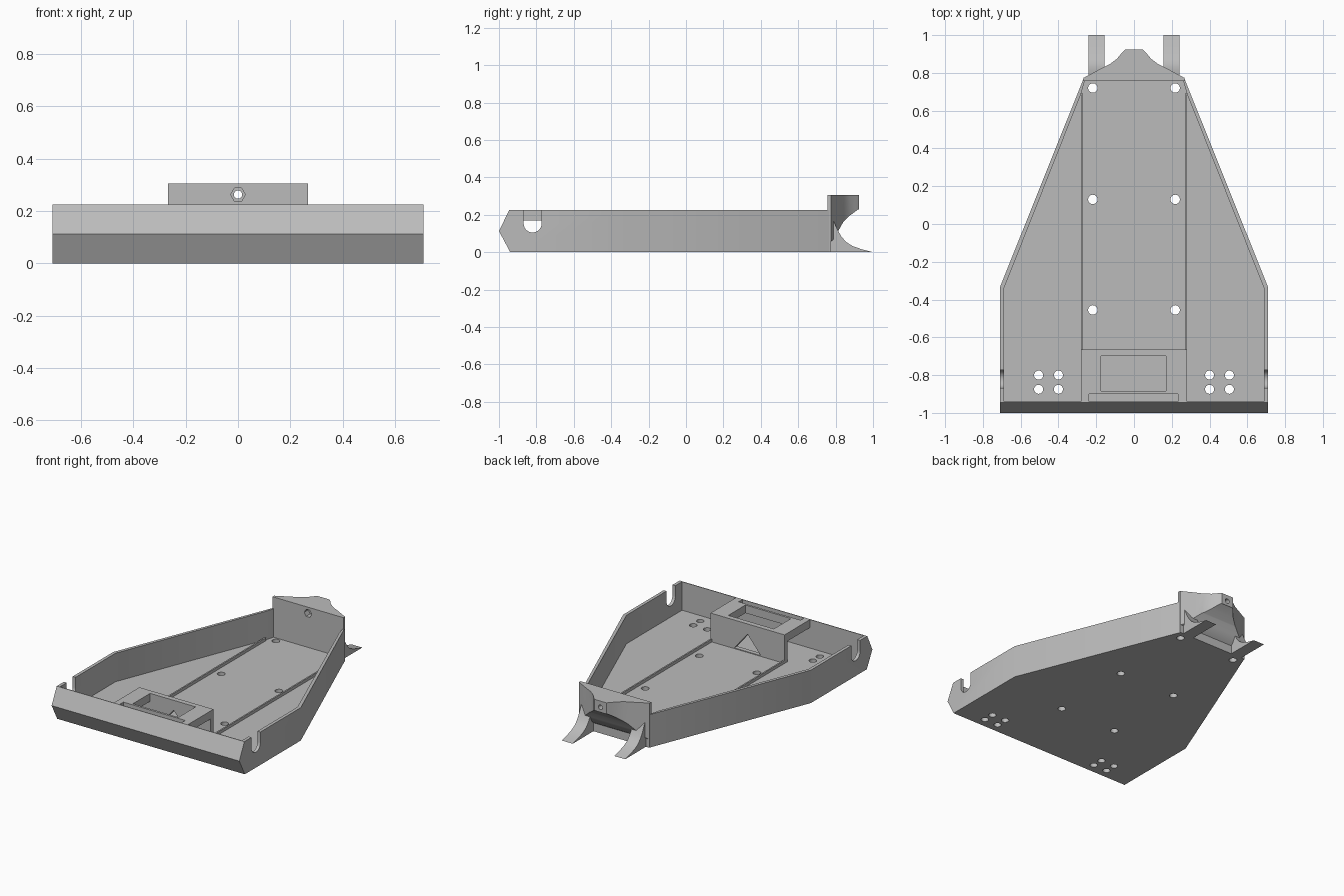
import bpy, bmesh, math
from mathutils import Vector

old = bpy.data.objects.get("Cube")
if old:
    bpy.data.objects.remove(old)

grey = bpy.data.materials.new("plain grey")
grey.use_nodes = True
colour = (0.5, 0.5, 0.5, 1)
grey.diffuse_color = colour
grey.node_tree.nodes["Principled BSDF"].inputs["Base Color"].default_value = colour


def prism(name, profile, start, end, axis="z"):
    """Extrude a closed 2D profile along an axis (remaining axes in xyz order)."""
    place = {"x": lambda a, b, t: (t, a, b),
             "y": lambda a, b, t: (a, t, b),
             "z": lambda a, b, t: (a, b, t)}[axis]
    bm = bmesh.new()
    face = bm.faces.new([bm.verts.new(place(a, b, start)) for a, b in profile])
    out = bmesh.ops.extrude_face_region(bm, geom=[face])
    moved = [v for v in out["geom"] if isinstance(v, bmesh.types.BMVert)]
    bmesh.ops.translate(bm, verts=moved, vec=Vector(place(0, 0, end - start)))
    bmesh.ops.recalc_face_normals(bm, faces=bm.faces)
    mesh = bpy.data.meshes.new(name)
    bm.to_mesh(mesh)
    bm.free()
    mesh.materials.append(grey)
    obj = bpy.data.objects.new(name, mesh)
    bpy.context.collection.objects.link(obj)
    return obj


def box(name, x, y, z):
    return prism(name, [(x[0], y[0]), (x[1], y[0]), (x[1], y[1]), (x[0], y[1])], *z)


def circle(a, b, r, n=24):
    return [(a + r * math.cos(2 * math.pi * i / n),
             b + r * math.sin(2 * math.pi * i / n)) for i in range(n)]


def mirrored(half):
    return half + [(-x, y) for x, y in reversed(half)]


def combine(target, tools, operation="DIFFERENCE"):
    """Apply boolean tools one by one, then discard them."""
    for tool in tools:
        tool.hide_render = True
        mod = target.modifiers.new("cut", "BOOLEAN")
        mod.operation = operation
        mod.solver = "EXACT"
        mod.object = tool
        deps = bpy.context.evaluated_depsgraph_get()
        mesh = bpy.data.meshes.new_from_object(target.evaluated_get(deps))
        target.modifiers.clear()
        target.data = mesh
        bpy.data.objects.remove(tool)


FLOOR, RIM, FRONT = 0.03, 0.225, -0.94

# Tapered tray with hollow interior
tray = prism("tray", mirrored([(0.71, FRONT), (0.71, -0.335), (0.267, 0.77)]), 0, RIM)
cuts = [prism("pocket", mirrored([(0.688, -1.0), (0.688, -0.34), (0.28, 0.69),
                                  (0.26, 0.76)]), FLOOR, 0.4)]
# Axle slots in both side walls
arc = [(-0.82 + 0.048 * math.cos(t), 0.153 + 0.048 * math.sin(t))
       for t in [math.pi + math.pi * i / 14 for i in range(15)]]
for s in (-1, 1):
    cuts.append(prism("slot", arc + [(-0.772, 0.4), (-0.868, 0.4)],
                      s * 0.6, s * 0.8, "x"))
    # Floor screw holes
    for y in (0.72, 0.13, -0.455):
        cuts.append(prism("hole", circle(s * 0.218, y, 0.025), -0.1, 0.1))
    for x in (0.4, 0.505):
        for y in (-0.8, -0.875):
            cuts.append(prism("hole", circle(s * x, y, 0.024), -0.1, 0.1))
combine(tray, cuts)

# Wedge-shaped front bumper
prism("front_bumper", [(FRONT, 0), (-1, 0.113), (-0.945, RIM), (FRONT, RIM)],
      -0.71, 0.71, "x")

# Low rails framing the central bay
for s, side in ((1, "left"), (-1, "right")):
    box(side + "_rail", sorted((s * 0.27, s * 0.28)), (-0.67, 0.69), (0.02, 0.05))

# Bridge behind the bumper, with window, front notch and triangular opening
bridge = prism("bridge", [(FRONT, RIM), (-0.665, RIM), (-0.665, 0.025),
                          (-0.695, 0.025), (-0.695, 0.17), (FRONT, 0.17)],
               -0.28, 0.28, "x")
combine(bridge, [
    box("window", (-0.175, 0.17), (-0.885, -0.7), (0.1, 0.4)),
    box("notch", (-0.237, 0.232), (-1, -0.9), (0.195, 0.4)),
    prism("opening", [(-0.1, 0.035), (0.1, 0.035), (0, 0.155)], -0.8, -0.6, "y")])

# Rear transom with flared nose and a bolt hole
nose = prism("nose", mirrored([(0.268, 0.76), (0.264, 0.775), (0.19, 0.815),
                               (0.13, 0.845), (0.09, 0.875), (0.065, 0.905),
                               (0.045, 0.925)]), 0, 0.305)
scoop = prism("scoop", [(0.755, 0.32), (0.94, 0.32), (0.94, 0.23), (0.92, 0.228),
                        (0.875, 0.195), (0.84, 0.16), (0.815, 0.115),
                        (0.79, 0.07), (0.755, 0.04)], -0.4, 0.4, "x")
combine(nose, [scoop], "INTERSECT")
transom = box("transom", (-0.268, 0.268), (0.756, 0.776), (0, 0.305))
for part in (nose, transom):
    combine(part, [prism("bolt", circle(0, 0.263, 0.016), 0.6, 1.1, "y"),
                   prism("recess", circle(0, 0.263, 0.028, 6), 0.6, 0.8, "y")])

# Two curved feet reaching backwards
foot = [(0.765, 0), (1, 0), (0.94, 0.015), (0.89, 0.033), (0.855, 0.055),
        (0.83, 0.085), (0.81, 0.12), (0.79, 0.165), (0.765, 0.215)]
for s, side in ((1, "left"), (-1, "right")):
    prism(side + "_foot", foot, s * 0.157, s * 0.24, "x")

# Smooth the curved surfaces, keep edges crisp
bpy.ops.object.select_all(action="DESELECT")
for obj in bpy.context.collection.objects:
    if obj.type == "MESH" and grey.name in obj.data.materials:
        obj.select_set(True)
        bpy.context.view_layer.objects.active = obj
bpy.ops.object.shade_smooth_by_angle(angle=math.radians(25))
